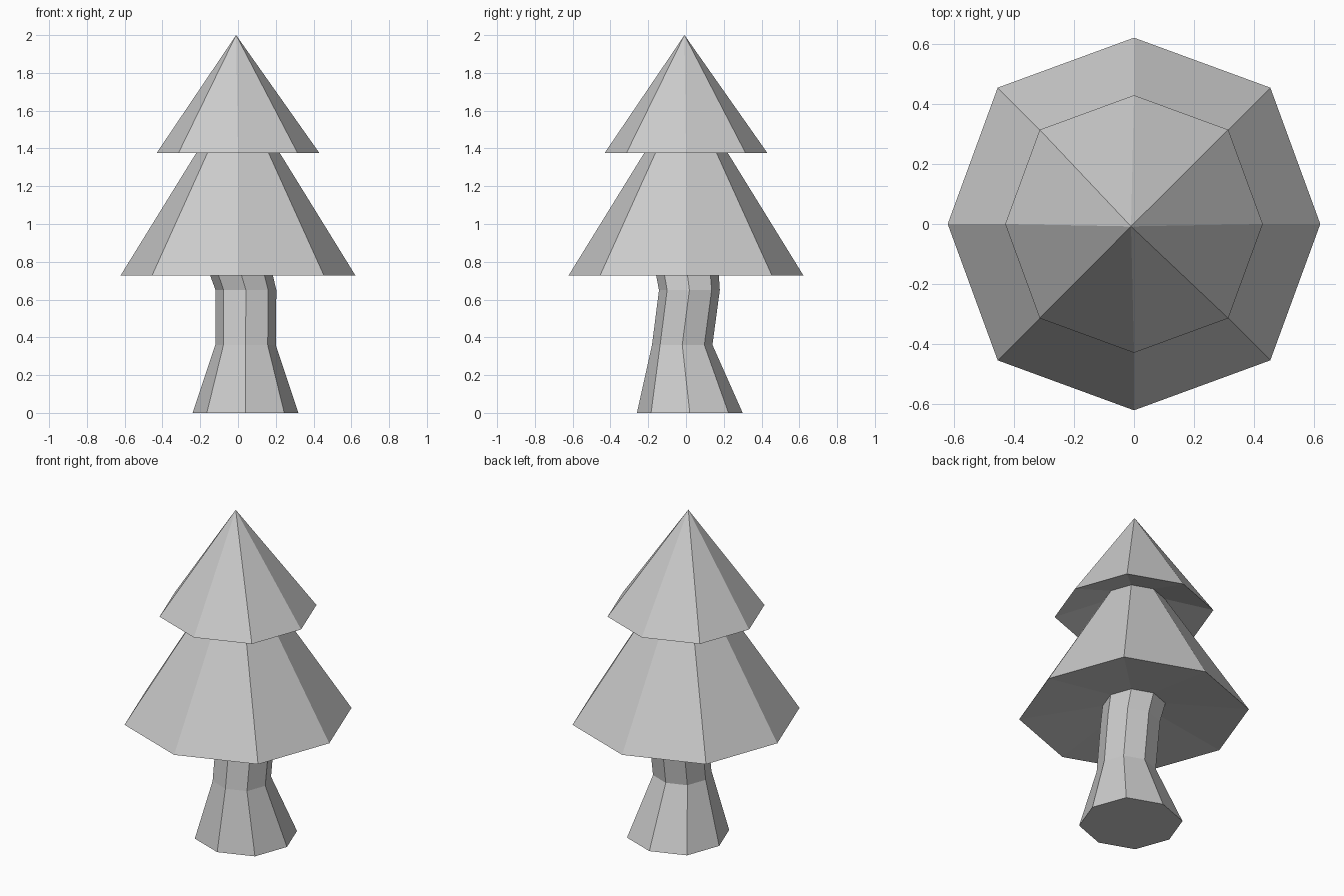
import bpy
import bmesh
from math import cos, sin, pi

cube = bpy.data.objects.get("Cube")
if cube:
    bpy.data.objects.remove(cube, do_unlink=True)

# One plain grey for the whole tree
grey = bpy.data.materials.new("plain grey")
grey.use_nodes = True
colour = (0.6, 0.6, 0.6, 1)
grey.diffuse_color = colour
grey.node_tree.nodes["Principled BSDF"].inputs["Base Color"].default_value = colour

SIDES = 8
DIAGONAL = 1.035  # diagonal corners sit slightly further out


def loft(name, rings, tip=None, close_base=False):
    """Bridge octagonal rings (x, y, z, radius), with an optional pointed tip."""
    bm = bmesh.new()
    loops = []
    for x, y, z, r in rings:
        loop = []
        for k in range(SIDES):
            a = 2 * pi * k / SIDES
            rk = r * (DIAGONAL if k % 2 else 1)
            loop.append(bm.verts.new((x + rk * cos(a), y + rk * sin(a), z)))
        loops.append(loop)
    for low, high in zip(loops, loops[1:]):
        for k in range(SIDES):
            n = (k + 1) % SIDES
            bm.faces.new((low[k], low[n], high[n], high[k]))
    if close_base:
        bm.faces.new(loops[0][::-1])
    if tip:
        top = bm.verts.new(tip)
        for k in range(SIDES):
            bm.faces.new((loops[-1][k], loops[-1][(k + 1) % SIDES], top))
    mesh = bpy.data.meshes.new(name)
    bm.to_mesh(mesh)
    bm.free()
    mesh.materials.append(grey)
    obj = bpy.data.objects.new(name, mesh)
    bpy.context.collection.objects.link(obj)
    return obj


# Crooked trunk, flared at the root
loft("trunk", [(0.04, 0.02, 0, 0.28), (0.04, -0.02, 0.36, 0.16),
               (0.042, 0.018, 0.65, 0.161), (0, 0, 0.79, 0.17)], close_base=True)

# Lower foliage: hollowed underside, then the sloping skirt
loft("lower_foliage", [(0, 0, 0.79, 0.17), (0, 0, 0.727, 0.622),
                       (0, 0, 1.462, 0.168)])

# Upper foliage: hollowed underside, then the pointed top
loft("upper_foliage", [(0, 0, 1.462, 0.168), (0, 0, 1.377, 0.43)],
     tip=(-0.01, -0.008, 2))
